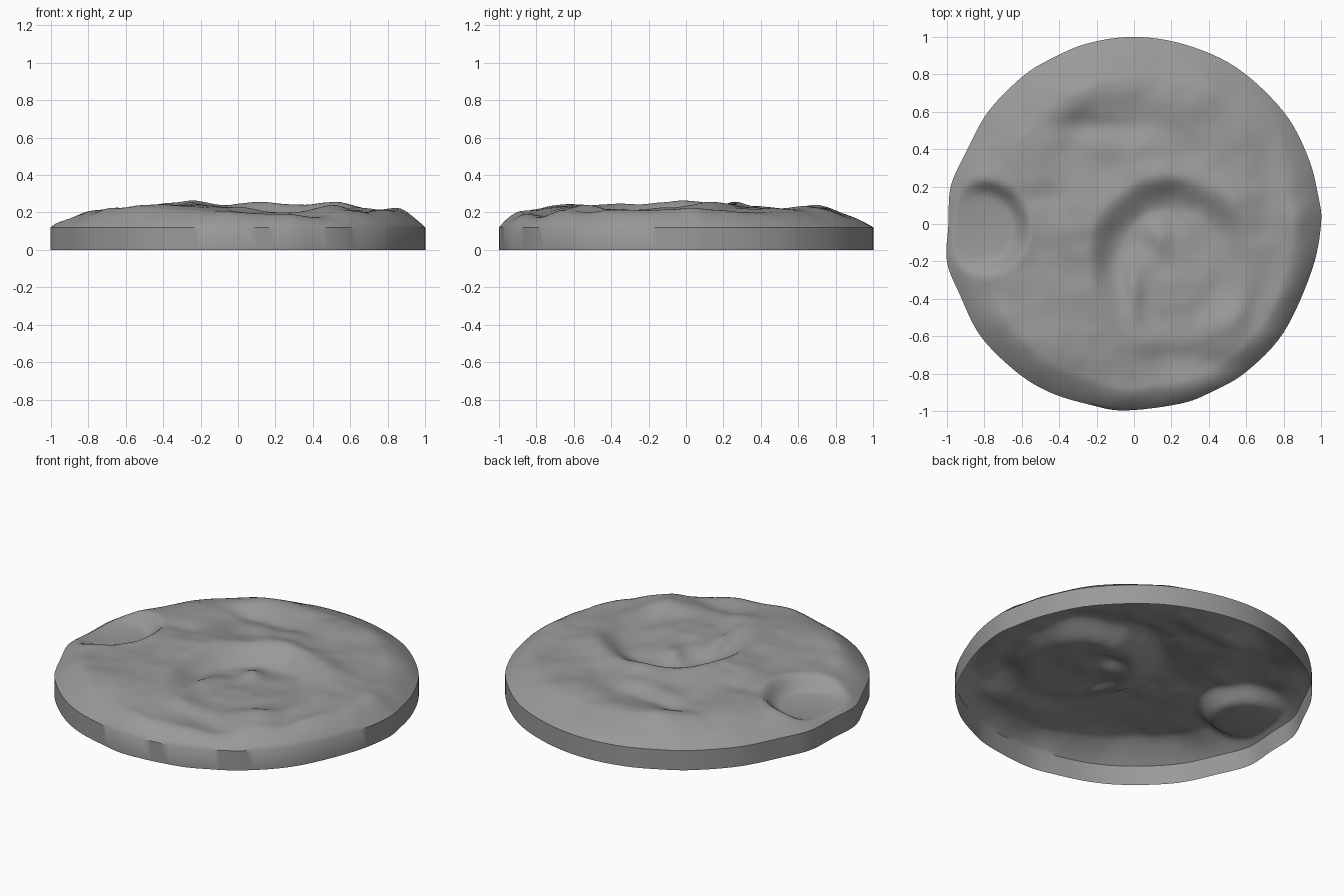
import bpy, bmesh
from math import exp, hypot, atan2, cos, pi
from mathutils import Vector, noise

if "Cube" in bpy.data.objects:
    bpy.data.objects.remove(bpy.data.objects["Cube"])

# Outline of the disc, slightly irregular
OUTLINE = [(1, 0), (.985, .15), (.93, .36), (.8, .6), (.55, .835), (.27, .96), (0, 1),
           (-.25, .965), (-.45, .88), (-.6, .785), (-.78, .6), (-.9, .38), (-.98, .2),
           (-.992, 0), (-1, -.2), (-.93, -.38), (-.82, -.6), (-.63, -.79), (-.45, -.9),
           (-.24, -.965), (-.05, -.997), (.25, -.96), (.42, -.895), (.6, -.79), (.8, -.58),
           (.95, -.25)]
RIM_Z = 0.12
STEPS, RINGS = 6, 60

# Hills and hollows: x, y, spread x, spread y, height
BUMPS = [(-.27, .05, .17, .17, .035), (.1, .27, .18, .08, .028),
         (-.42, -.6, .25, .2, .022), (.3, -.74, .28, .12, -.038),
         (.55, .1, .12, .16, .018), (.85, .05, .07, .3, .008),
         (.14, -.07, .07, .08, .03), (.0, -.36, .05, .16, .035),
         (.3, -.28, .15, .08, .012), (-.45, .15, .1, .06, -.012),
         (-.15, .52, .24, .06, -.022), (-.05, .4, .2, .06, .012),
         (.66, -.4, .07, .16, -.02), (.5, -.5, .1, .1, .015),
         (-.3, .7, .2, .08, .012), (.7, .3, .1, .2, -.012),
         (-.62, .27, .1, .09, .012), (-.56, -.02, .06, .12, .012)]

# Craters: x, y, radius, depth, rim height, wall softness
CRATERS = [(.2, -.2, .37, .068, .012, .10),
           (-.05, .27, .40, .018, .008, .12)]


def smooth(t):
    t = max(0, min(1, t))
    return t * t * (3 - 2 * t)


def height(x, y, s):
    # steep shoulder at the front right, gentler slope at the back left
    width = .17 - .06 * cos(atan2(y, x) + pi * .35)
    t = min(1, (1 - s) / width)
    shoulder = t * (1.7 - .7 * t)
    z = .203 + .032 * (1 - s * s)
    for cx, cy, sx, sy, h in BUMPS:
        z += h * exp(-((x - cx) / sx) ** 2 - ((y - cy) / sy) ** 2)
    for cx, cy, r, depth, rim, soft in CRATERS:
        dx, dy = x - cx, y - cy
        d = hypot(dx, dy)
        # the wall is strongest at the upper left of each crater
        side = .74 + .26 * (.81 * dy - .59 * dx) / max(d, r * .8)
        z -= depth * side * smooth((r - d) / (2 * soft) + .5)
        z += rim * side * exp(-((d - r - soft * .7) / .08) ** 2)
    z += .016 * noise.noise(Vector((x * 4, y * 4, 3.1)))
    z += .007 * noise.noise(Vector((x * 9, y * 9, 7.7)))
    z = RIM_Z + (z - RIM_Z) * shoulder
    # soft bowl biting into the left edge
    d = hypot(x + .82, y + .02)
    floor = .132 + .025 * (d / .25) ** 2
    z -= max(0, z - floor) * smooth((.275 - d) / .1)
    return z


# Rim points, a smooth closed curve through the outline
rim = []
count = len(OUTLINE)
for i in range(count):
    p0, p1, p2, p3 = (Vector(OUTLINE[(i + k) % count]) for k in (-1, 0, 1, 2))
    for j in range(STEPS):
        t = j / STEPS
        p = (2 * p1 + (p2 - p0) * t + (2 * p0 - 5 * p1 + 4 * p2 - p3) * t * t
             + (3 * p1 - p0 - 3 * p2 + p3) * t ** 3) / 2
        rim.append((p.x, p.y))
n = len(rim)

# Terrain top on concentric rings plus open skirt wall
bm = bmesh.new()
rings = []
for j in range(1, RINGS + 1):
    s = j / RINGS
    rings.append([bm.verts.new((x * s, y * s, height(x * s, y * s, s))) for x, y in rim])
rings.append([bm.verts.new((x, y, 0)) for x, y in rim])
centre = bm.verts.new((0, 0, height(0, 0, 0)))
for i in range(n):
    k = (i + 1) % n
    bm.faces.new((centre, rings[0][i], rings[0][k]))
    for a, b in zip(rings, rings[1:]):
        bm.faces.new((a[i], b[i], b[k], a[k]))

mesh = bpy.data.meshes.new("terrain_disc")
bm.to_mesh(mesh)
bm.free()
terrain = bpy.data.objects.new("terrain_disc", mesh)
bpy.context.collection.objects.link(terrain)

# Dark rock grey
rock = bpy.data.materials.new("rock_grey")
rock.diffuse_color = (.32, .32, .32, 1)
rock.use_nodes = True
rock.node_tree.nodes["Principled BSDF"].inputs["Base Color"].default_value = rock.diffuse_color
mesh.materials.append(rock)

bpy.context.view_layer.objects.active = terrain
terrain.select_set(True)
bpy.ops.object.shade_smooth_by_angle(angle=.75)
